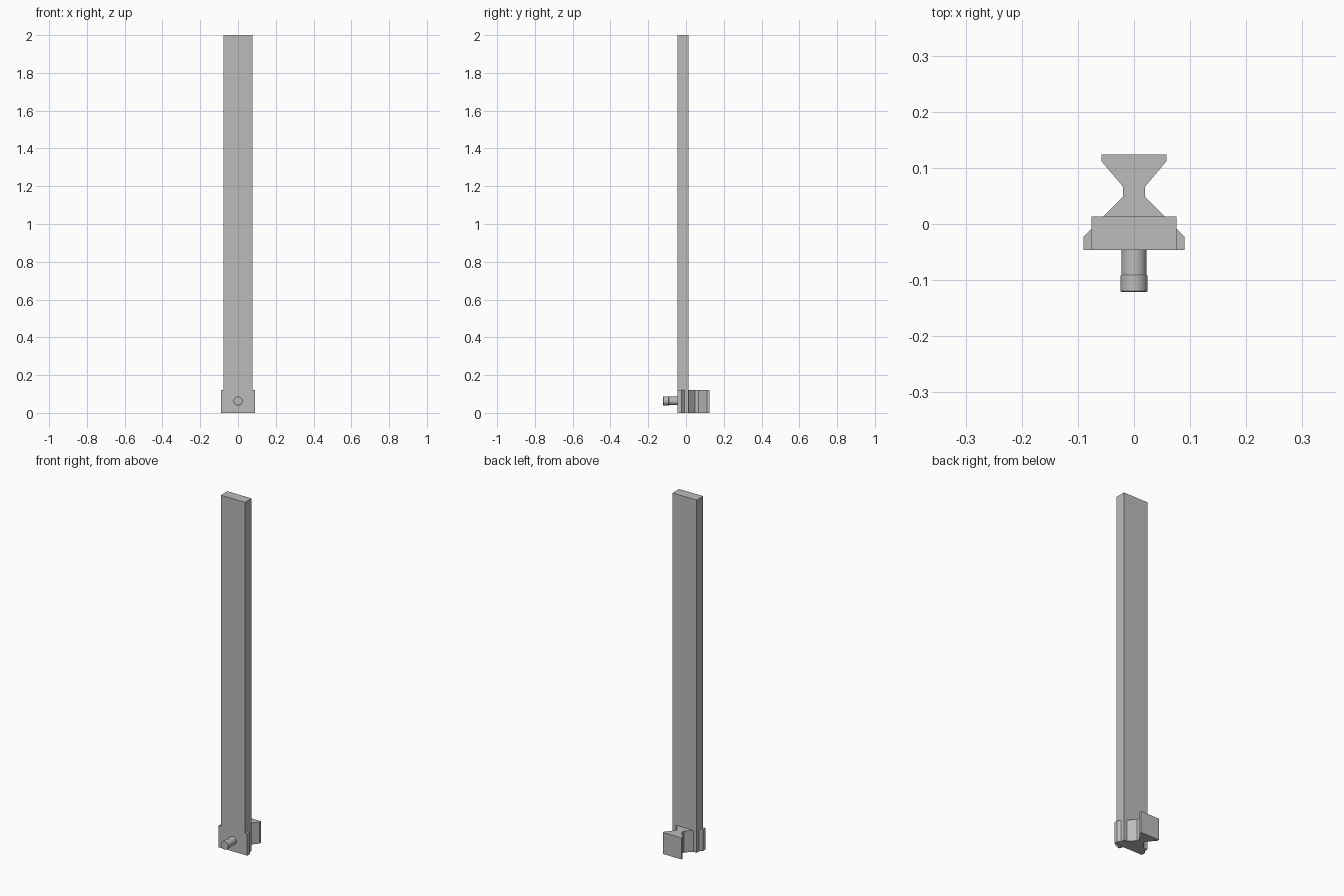
import bpy
import bmesh
import math

cube = bpy.data.objects.get("Cube")
if cube:
    bpy.data.objects.remove(cube, do_unlink=True)

grey = bpy.data.materials.new("plain grey")
grey.use_nodes = True
color = (0.5, 0.5, 0.5, 1)
grey.diffuse_color = color
grey.node_tree.nodes["Principled BSDF"].inputs["Base Color"].default_value = color


def prism(name, outline, height):
    """Extrude an (x, y) outline upward from the ground."""
    bm = bmesh.new()
    face = bm.faces.new([bm.verts.new((x, y, 0)) for x, y in outline])
    top = bmesh.ops.extrude_face_region(bm, geom=[face])["geom"]
    bmesh.ops.translate(bm, vec=(0, 0, height),
                        verts=[v for v in top if isinstance(v, bmesh.types.BMVert)])
    bmesh.ops.recalc_face_normals(bm, faces=bm.faces)
    mesh = bpy.data.meshes.new(name)
    bm.to_mesh(mesh)
    bm.free()
    mesh.materials.append(grey)
    obj = bpy.data.objects.new(name, mesh)
    bpy.context.collection.objects.link(obj)
    return obj


def peg_part(name, radius, front, back, bevel=0):
    """Smooth cylinder lying along y."""
    bpy.ops.mesh.primitive_cylinder_add(
        vertices=32, radius=radius, depth=back - front,
        location=(0, (front + back) / 2, 0.063), rotation=(math.pi / 2, 0, 0))
    obj = bpy.context.object
    obj.name = name
    obj.data.materials.append(grey)
    if bevel:
        mod = obj.modifiers.new("rounded rim", "BEVEL")
        mod.width = bevel
        mod.segments = 2
    bpy.ops.object.shade_smooth_by_angle(angle=math.radians(35))


FRONT, BACK, HALF, FOOT = -0.046, 0.013, 0.076, 0.122

# Tall upright plank
prism("upright_plank", [(-HALF, FRONT), (HALF, FRONT), (HALF, BACK), (-HALF, BACK)], 2)

# Chamfered side ribs at the foot
for side, name in ((1, "left_rib"), (-1, "right_rib")):
    prism(name, [(side * x, y) for x, y in
                 ((HALF, FRONT), (0.09, FRONT), (0.09, -0.023), (HALF, -0.009))], FOOT)

# Waisted rear mounting block
half = [(0.055, BACK), (0.02, 0.048), (0.02, 0.067), (0.058, 0.112), (0.058, 0.124)]
prism("rear_block", half + [(-x, y) for x, y in reversed(half)], FOOT)

# Front peg with a slightly wider head
peg_part("peg_stem", 0.0225, -0.095, FRONT + 0.002)
peg_part("peg_head", 0.024, -0.121, -0.091, 0.002)
